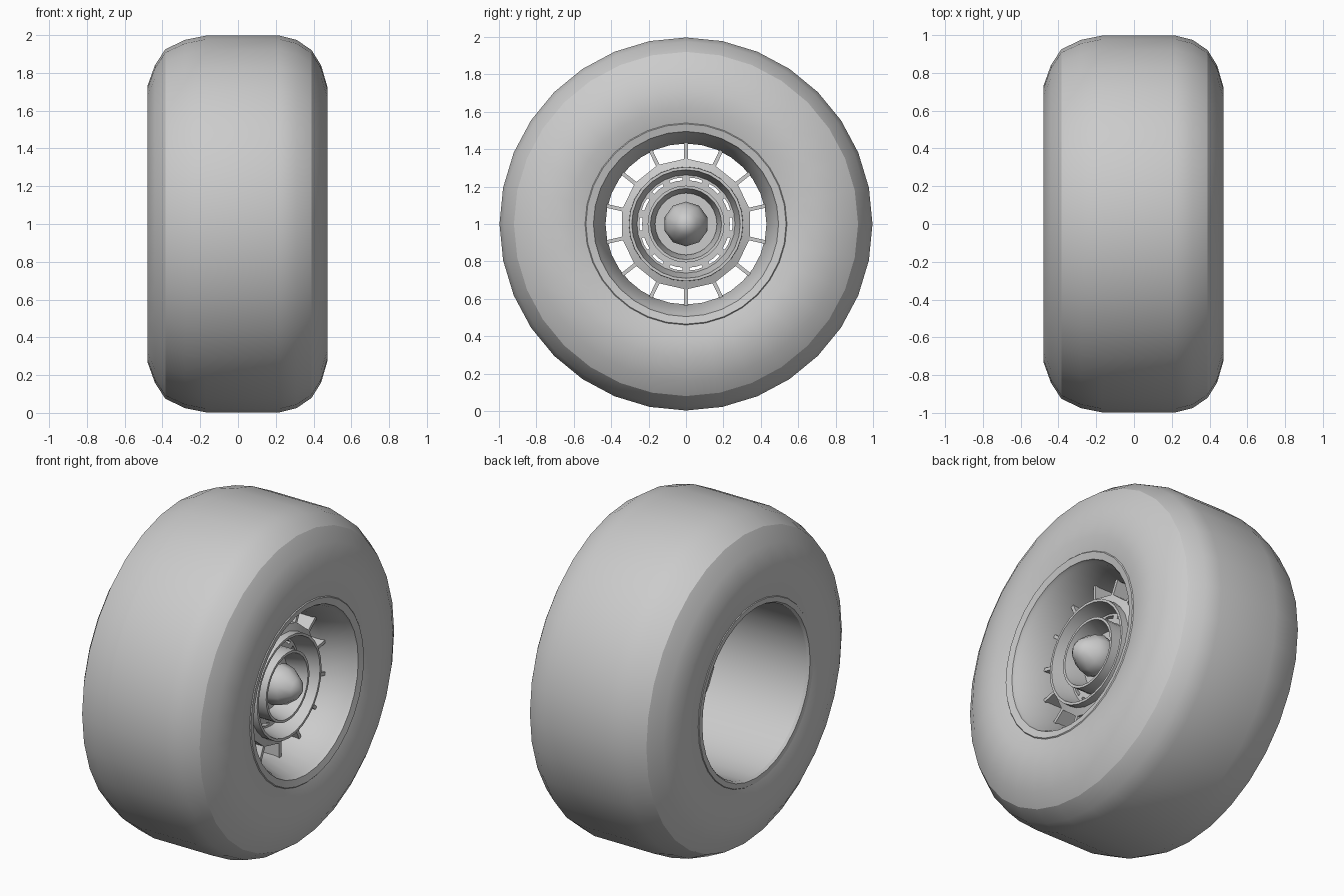
import bpy
import bmesh
import math
from mathutils import Matrix, Vector

cube = bpy.data.objects.get("Cube")
if cube:
    bpy.data.objects.remove(cube, do_unlink=True)

grey = bpy.data.materials.new("plain grey")
grey.use_nodes = True
colour = (0.6, 0.6, 0.6, 1)
grey.diffuse_color = colour
grey.node_tree.nodes["Principled BSDF"].inputs["Base Color"].default_value = colour


def finish(name, bm, angle):
    """Turn a bmesh built around the x axis into an object at axle height."""
    mesh = bpy.data.meshes.new(name)
    bm.to_mesh(mesh)
    bm.free()
    mesh.materials.append(grey)
    obj = bpy.data.objects.new(name, mesh)
    bpy.context.collection.objects.link(obj)
    obj.location.z = 1
    bpy.ops.object.select_all(action='DESELECT')
    bpy.context.view_layer.objects.active = obj
    obj.select_set(True)
    bpy.ops.object.shade_smooth_by_angle(angle=math.radians(angle))
    return obj


def lathe(name, profile, steps=32, closed=False, angle=35):
    """Spin an (x, radius) profile around the axle."""
    bm = bmesh.new()
    verts = [bm.verts.new((x, 0, r)) for x, r in profile]
    pairs = list(zip(verts, verts[1:]))
    if closed:
        pairs.append((verts[-1], verts[0]))
    edges = [bm.edges.new(p) for p in pairs]
    bmesh.ops.spin(bm, geom=verts + edges, cent=(0, 0, 0), axis=(1, 0, 0),
                   angle=math.tau, steps=steps)
    bmesh.ops.remove_doubles(bm, verts=bm.verts, dist=0.0005)
    bmesh.ops.recalc_face_normals(bm, faces=bm.faces)
    if not closed:
        # Open shells must face away from the middle of the tyre
        total = sum(f.normal.dot(f.calc_center_median()) for f in bm.faces)
        if total < 0:
            bmesh.ops.reverse_faces(bm, faces=bm.faces)
    return finish(name, bm, angle)


def spokes(name, count, inner, outer, back, front, width):
    """A ring of thin radial blades."""
    bm = bmesh.new()
    size = Vector((front - back, width, outer - inner))
    centre = Vector(((front + back) / 2, 0, (inner + outer) / 2))
    for i in range(count):
        turn = Matrix.Rotation(math.tau * i / count, 4, 'X')
        bmesh.ops.create_cube(bm, size=1, matrix=turn @ Matrix.Translation(centre)
                              @ Matrix.Diagonal(size).to_4x4())
    return finish(name, bm, 30)


# Tyre: tread and two sidewalls, split at the shoulder crease
lathe("tyre_tread", [(-0.385, 0.925), (-0.28, 0.975), (-0.17, 0.997), (0.22, 0.997),
                     (0.31, 0.975), (0.39, 0.92)], angle=50)
lathe("tyre_outer_sidewall", [(0.39, 0.92), (0.44, 0.84), (0.475, 0.72),
                              (0.475, 0.62), (0.455, 0.54)], angle=50)
lathe("tyre_inner_sidewall", [(-0.385, 0.925), (-0.44, 0.84), (-0.478, 0.735),
                              (-0.478, 0.62), (-0.46, 0.54)], angle=50)

# Rim: lips at both ends, a tapered front well and an open rear barrel
lathe("rim_barrel", [(-0.45, 0.55), (-0.465, 0.54), (-0.465, 0.51), (-0.45, 0.50),
                     (0.14, 0.50), (0.14, 0.43), (0.26, 0.43), (0.42, 0.48),
                     (0.435, 0.49), (0.45, 0.495), (0.46, 0.535), (0.45, 0.545)],
      closed=True, angle=25)

# Spoked centre
spokes("outer_spokes", 14, 0.33, 0.435, 0.15, 0.28, 0.02)
lathe("spoke_ring", [(0.14, 0.35), (0.28, 0.35), (0.30, 0.30), (0.14, 0.30)],
      steps=14, closed=True, angle=20)
lathe("outer_cup", [(0.14, 0.31), (0.34, 0.305), (0.34, 0.29), (0.22, 0.262),
                    (0.22, 0.25), (0.14, 0.25)], steps=28, closed=True, angle=25)
spokes("inner_spokes", 14, 0.19, 0.26, 0.15, 0.22, 0.04)
lathe("inner_cup", [(0.14, 0.235), (0.22, 0.235), (0.22, 0.205), (0.33, 0.205),
                    (0.33, 0.19), (0.22, 0.165), (0.14, 0.165)],
      steps=28, closed=True, angle=25)

# Hub plate and pointed cap
lathe("hub_plate", [(0.14, 0), (0.14, 0.18), (0.21, 0.18), (0.21, 0)], steps=20, closed=True)
lathe("hub_cap", [(0.20, 0.10), (0.27, 0.12), (0.33, 0.105), (0.39, 0.06), (0.43, 0)],
      steps=10, angle=40)
